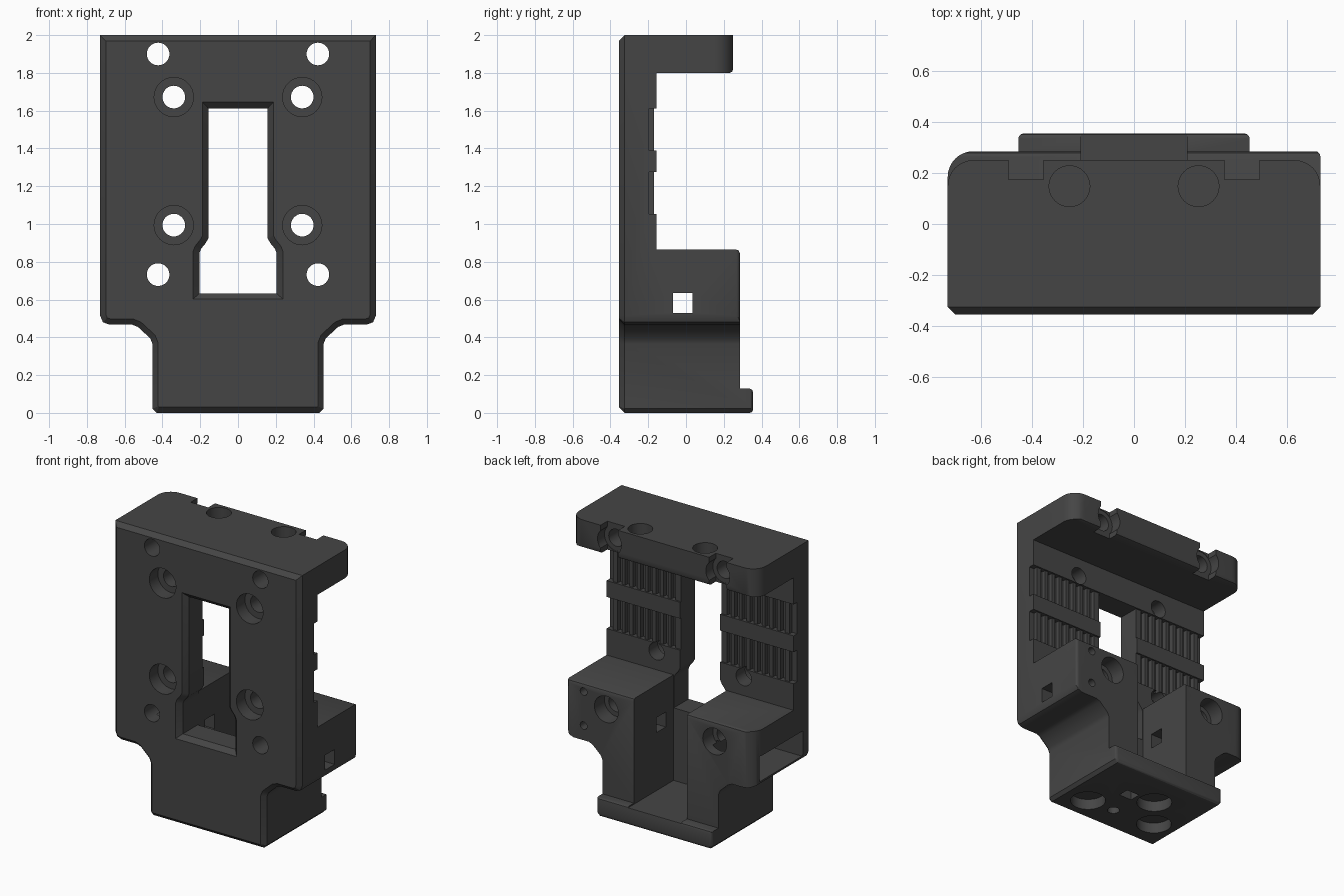
import bpy, bmesh, math

if "Cube" in bpy.data.objects:
    bpy.data.objects.remove(bpy.data.objects["Cube"])

mat = bpy.data.materials.new("dark_grey")
mat.diffuse_color = (0.06, 0.06, 0.06, 1)
mat.use_nodes = True
mat.node_tree.nodes["Principled BSDF"].inputs["Base Color"].default_value = mat.diffuse_color


def loft(name, a, b, axis, t0, t1):
    """Solid between outline a at t0 and outline b at t1 along an axis."""
    place = {'x': lambda p, t: (t, p[0], p[1]),
             'y': lambda p, t: (p[0], t, p[1]),
             'z': lambda p, t: (p[0], p[1], t)}[axis]
    bm = bmesh.new()
    va = [bm.verts.new(place(p, t0)) for p in a]
    vb = [bm.verts.new(place(p, t1)) for p in b]
    bm.faces.new(va)
    bm.faces.new(vb[::-1])
    n = len(a)
    for i in range(n):
        j = (i + 1) % n
        bm.faces.new((va[i], vb[i], vb[j], va[j]))
    bmesh.ops.recalc_face_normals(bm, faces=bm.faces)
    me = bpy.data.meshes.new(name)
    bm.to_mesh(me)
    bm.free()
    ob = bpy.data.objects.new(name, me)
    bpy.context.collection.objects.link(ob)
    return ob


def mirror_outline(right):
    return right + [(-x, z) for x, z in reversed(right)]


def circle(x, y, r, n=32):
    return [(x + r * math.cos(2 * math.pi * i / n),
             y + r * math.sin(2 * math.pi * i / n)) for i in range(n)]


# Body: one outline run from front to back, edges chamfered
outline = mirror_outline([(0.73, 2.0), (0.73, 0.515), (0.715, 0.48), (0.68, 0.467),
                          (0.56, 0.467), (0.53, 0.455), (0.465, 0.395), (0.453, 0.365),
                          (0.453, 0.022), (0.432, 0.0)])
body = loft("carriage_body", outline, outline, 'y', -0.355, 0.355)
body.data.materials.append(mat)
bm = bmesh.new()
bm.from_mesh(body.data)
for y, size, seg in ((-0.355, 0.03, 1), (0.355, 0.02, 3)):
    edges = [e for e in bm.edges if all(abs(v.co.y - y) < 1e-4 for v in e.verts)]
    bmesh.ops.bevel(bm, geom=edges, offset=size, segments=seg, profile=0.5,
                    affect='EDGES', clamp_overlap=False)
bm.to_mesh(body.data)
bm.free()


def cut(tool):
    tool.hide_render = True
    bpy.context.view_layer.objects.active = body
    m = body.modifiers.new("cut", 'BOOLEAN')
    m.operation = 'DIFFERENCE'
    m.solver = 'EXACT'
    m.object = tool
    bpy.ops.object.modifier_apply(modifier=m.name)
    bpy.data.objects.remove(tool)


def cut_prism(pts, axis, t0, t1):
    cut(loft("cutter", pts, pts, axis, t0, t1))


def cut_box(x0, x1, y0, y1, z0, z1):
    cut_prism([(x0, y0), (x1, y0), (x1, y1), (x0, y1)], 'z', z0, z1)


def cut_corner(s, y, r, z0, z1):
    """Round a vertical rear corner on side s."""
    arc = [(s * (0.73 - r + r * math.sin(a)), y - r + r * math.cos(a))
           for a in (math.pi / 16 * i for i in range(9))]
    cut_prism(arc + [(s * 0.8, y - r), (s * 0.8, y + 0.1), (s * (0.73 - r), y + 0.1)],
              'z', z0, z1)


# Rear gap that leaves top block, thin plate, lower block and base lip
cut_prism([(0.5, 2.1), (0.25, 2.1), (0.25, 1.82), (0.244, 1.806), (0.23, 1.8),
           (-0.157, 1.8), (-0.157, 0.865), (0.265, 0.865), (0.279, 0.859), (0.285, 0.845),
           (0.285, 0.128), (0.338, 0.128), (0.35, 0.122), (0.355, 0.108), (0.5, 0.1)],
          'x', -1, 1)
cut_corner(-1, 0.25, 0.1, 1.7, 2.1)
cut_corner(1, 0.25, 0.1, 1.7, 2.1)
cut_corner(-1, 0.285, 0.1, 0.4, 0.9)
cut_corner(1, 0.285, 0.02, 0.4, 0.9)

# Window through the plate with a chamfered front rim
inner = mirror_outline([(0.157, 1.612), (0.157, 0.925), (0.17, 0.9),
                        (0.195, 0.87), (0.205, 0.845), (0.205, 0.632)])
rim = mirror_outline([(0.19, 1.647), (0.19, 0.94), (0.2, 0.92),
                      (0.228, 0.885), (0.24, 0.855), (0.24, 0.6)])
cut_prism(inner, 'y', -0.5, 0.0)
cut(loft("cutter", rim, inner, 'y', -0.357, -0.322))

# Central slot in the lower block, with a slit in its front wall
cut_box(-0.207, 0.207, -0.157, 0.6, 0.12, 0.95)
cut_box(-0.1, 0.1, -0.22, -0.1, 0.36, 0.44)

# Belt teeth: two comb-shaped recesses on each side of the plate back
for s in (-1, 1):
    comb = [(s * 0.1, 0.0), (s * 0.1, -0.169)]
    for i in range(8):
        x = 0.20 + 0.06 * i
        comb += [(s * x, -0.169), (s * (x + 0.004), -0.197),
                 (s * (x + 0.030), -0.197), (s * (x + 0.034), -0.169)]
    comb += [(s * 0.69, -0.169), (s * 0.69, -0.197), (s * 0.8, -0.197), (s * 0.8, 0.0)]
    for z0, z1 in ((1.052, 1.275), (1.39, 1.612)):
        cut_prism(comb, 'z', z0, z1)

# Holes repeated on both sides
for s in (-1, 1):
    for z in (1.672, 0.994):
        cut_prism(circle(s * 0.34, z, 0.06), 'y', -0.5, 0.0)
        cut_prism(circle(s * 0.34, z, 0.104), 'y', -0.5, -0.26)
    for z in (1.9, 0.732):
        cut_prism(circle(s * 0.423, z, 0.06), 'y', -0.5, 0.5)
        cut_prism(circle(s * 0.423, z, 0.093), 'y', 0.172, 0.5)
    xs = sorted((s * 0.355, s * 0.492))
    cut_box(*xs, 0.175, 0.5, 1.7, 2.1)
    cut_prism(circle(s * 0.253, 0.148, 0.08), 'z', 1.84, 2.1)

# Side pocket, square cross hole and two pin holes
cut_box(-0.9, -0.36, -0.26, 0.215, 0.5, 0.68)
cut_box(-0.9, 0.9, -0.07, 0.035, 0.53, 0.635)
for z in (0.81, 0.57):
    cut_prism(circle(0.6, z, 0.027, 16), 'y', 0.1, 0.5)

# Underside recesses
for x, y, r in ((0.26, -0.16, 0.115), (-0.09, 0.1, 0.115), (-0.27, -0.12, 0.115),
                (0.05, -0.15, 0.04)):
    cut_prism(circle(x, y, r), 'z', -0.1, 0.075)
cut_box(0.05, 0.15, 0.03, 0.11, -0.1, 0.075)

# Smooth the round surfaces, keep edges crisp
for o in bpy.context.selected_objects:
    o.select_set(False)
body.select_set(True)
bpy.context.view_layer.objects.active = body
bpy.ops.object.shade_smooth_by_angle(angle=math.radians(30))
